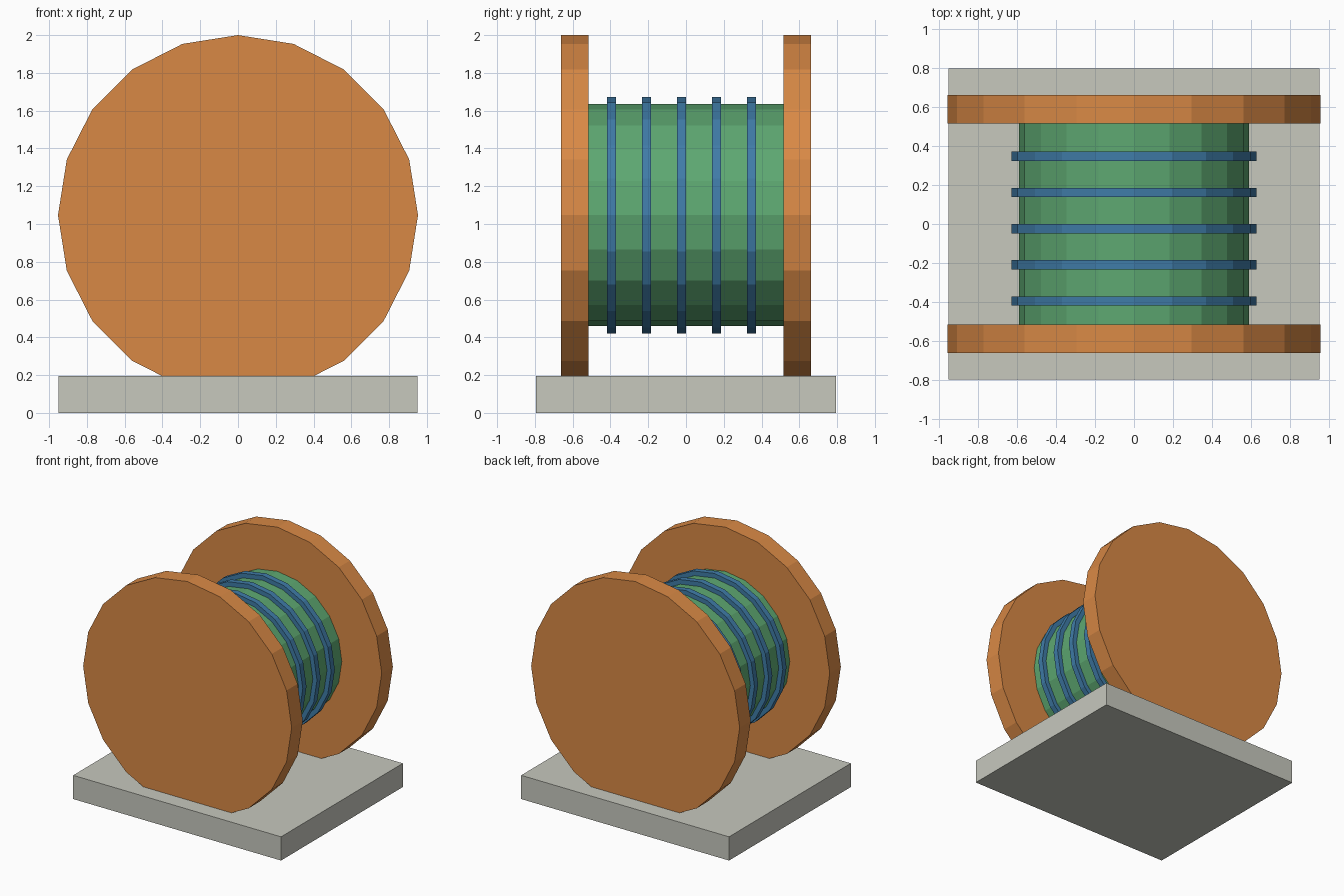
import bpy, bmesh, math
from mathutils import Matrix

if "Cube" in bpy.data.objects:
    bpy.data.objects.remove(bpy.data.objects["Cube"])

AXLE_Z = 1.047
SIDES = 20


def material(name, color):
    m = bpy.data.materials.new(name)
    m.diffuse_color = (*color, 1.0)
    m.use_nodes = True
    m.node_tree.nodes["Principled BSDF"].inputs["Base Color"].default_value = m.diffuse_color
    return m


orange = material("orange_wood", (0.69, 0.25, 0.06))
green = material("green_drum", (0.11, 0.39, 0.165))
blue = material("blue_cable", (0.05, 0.20, 0.39))
grey = material("pale_grey", (0.57, 0.58, 0.515))


def finish(name, bm, mat):
    mesh = bpy.data.meshes.new(name)
    bm.to_mesh(mesh)
    bm.free()
    mesh.materials.append(mat)
    obj = bpy.data.objects.new(name, mesh)
    bpy.context.collection.objects.link(obj)
    return obj


def disc(name, radius, y, width, mat):
    """Faceted cylinder lying along y at axle height."""
    bm = bmesh.new()
    place = Matrix.Translation((0, y, AXLE_Z)) @ Matrix.Rotation(math.pi / 2, 4, 'X')
    bmesh.ops.create_cone(bm, cap_ends=True, segments=SIDES, radius1=radius,
                          radius2=radius, depth=width, matrix=place)
    return finish(name, bm, mat)


# Base slab
bm = bmesh.new()
bmesh.ops.create_cube(bm, size=1, matrix=Matrix.Translation((0, 0, 0.098))
                      @ Matrix.Diagonal((1.90, 1.59, 0.196, 1)))
finish("base", bm, grey)

# Two end flanges, sunk into the base
for name, side in (("front_flange", -1), ("back_flange", 1)):
    disc(name, 0.953, side * 0.588, 0.145, orange)

# Drum between the flanges
disc("drum", 0.588, 0, 1.06, green)

# Cable turns around the drum
for i in range(5):
    disc(f"cable_turn_{i + 1}", 0.626, -0.394 + i * 0.185, 0.048, blue)
